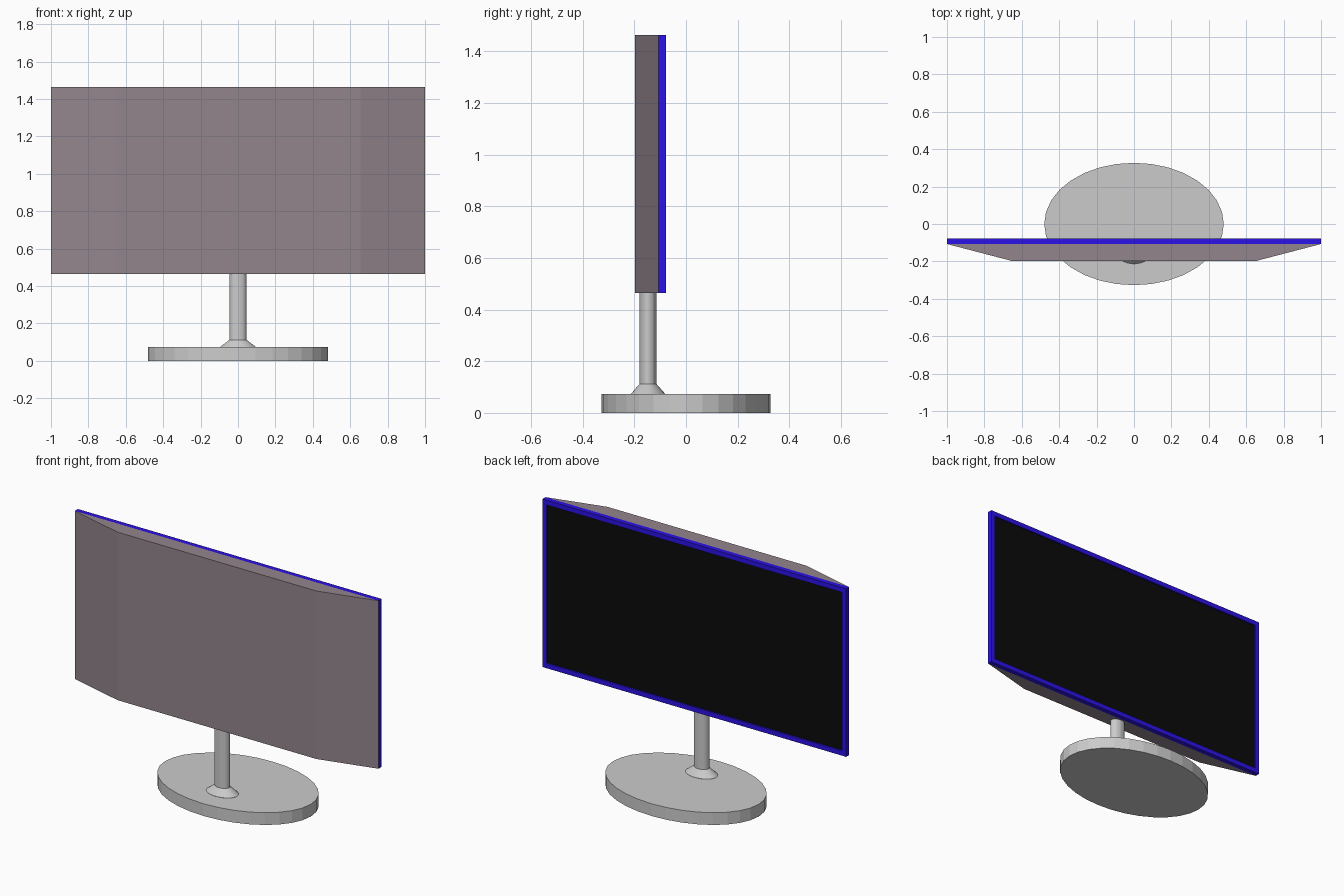
import bpy, bmesh, math

if "Cube" in bpy.data.objects:
    bpy.data.objects.remove(bpy.data.objects["Cube"])

def material(name, rgb):
    m = bpy.data.materials.new(name)
    m.diffuse_color = (*rgb, 1)
    m.use_nodes = True
    m.node_tree.nodes["Principled BSDF"].inputs["Base Color"].default_value = m.diffuse_color
    return m

def finish(name, bm, mat=None):
    bmesh.ops.recalc_face_normals(bm, faces=bm.faces)
    me = bpy.data.meshes.new(name)
    bm.to_mesh(me)
    bm.free()
    ob = bpy.data.objects.new(name, me)
    bpy.context.collection.objects.link(ob)
    if mat:
        me.materials.append(mat)
    return ob

def elliptic_lathe(name, profile, cy, sides=32):
    """Stack elliptical rings given as (rx, ry, z), capped at both ends."""
    bm = bmesh.new()
    angles = [2 * math.pi * i / sides for i in range(sides)]
    rings = [[bm.verts.new((rx * math.cos(a), cy + ry * math.sin(a), z)) for a in angles]
             for rx, ry, z in profile]
    for lo, hi in zip(rings, rings[1:]):
        for i in range(sides):
            j = (i + 1) % sides
            bm.faces.new((lo[i], lo[j], hi[j], hi[i]))
    bm.faces.new(rings[0])
    bm.faces.new(rings[-1])
    return finish(name, bm)

def prism(name, outline, z0, z1, mat):
    """Extrude an xy outline vertically."""
    bm = bmesh.new()
    face = bm.faces.new([bm.verts.new((x, y, z0)) for x, y in outline])
    ext = bmesh.ops.extrude_face_region(bm, geom=[face])
    top = [v for v in ext["geom"] if isinstance(v, bmesh.types.BMVert)]
    bmesh.ops.translate(bm, verts=top, vec=(0, 0, z1 - z0))
    return finish(name, bm, mat)

def box_outline(hx, y0, y1):
    return [(-hx, y0), (hx, y0), (hx, y1), (-hx, y1)]

shell = material("shell_mauve", (0.29, 0.235, 0.265))
blue = material("bezel_blue", (0.025, 0.006, 0.80))
black = material("screen_black", (0.003, 0.003, 0.003))

Z0, Z1 = 0.464, 1.464
BACK, SEAM, FACE = -0.197, -0.107, -0.078
RIM, RECESS = 0.04, 0.008

# Oval foot and flared oval neck
elliptic_lathe("base", [(0.48, 0.327, 0), (0.48, 0.327, 0.073)], 0)
elliptic_lathe("neck", [(0.096, 0.066, 0.072), (0.096, 0.066, 0.074), (0.046, 0.033, 0.112),
                        (0.046, 0.033, Z0 + 0.01)], -0.147)

# Housing with tapered ends
prism("housing", [(-1, SEAM), (-0.655, BACK), (0.655, BACK), (1, SEAM)], Z0, Z1, shell)

# Blue bezel with the display side inset and recessed, black panel in the recess
bezel = prism("bezel", box_outline(1, SEAM, FACE), Z0, Z1, blue)
bezel.data.materials.append(black)
bm = bmesh.new()
bm.from_mesh(bezel.data)
front = max(bm.faces, key=lambda f: f.calc_center_median().y)
bmesh.ops.inset_region(bm, faces=[front], thickness=RIM)
bmesh.ops.inset_region(bm, faces=[front], thickness=0.0005, depth=-RECESS)
front.material_index = 1
bm.to_mesh(bezel.data)
bm.free()
